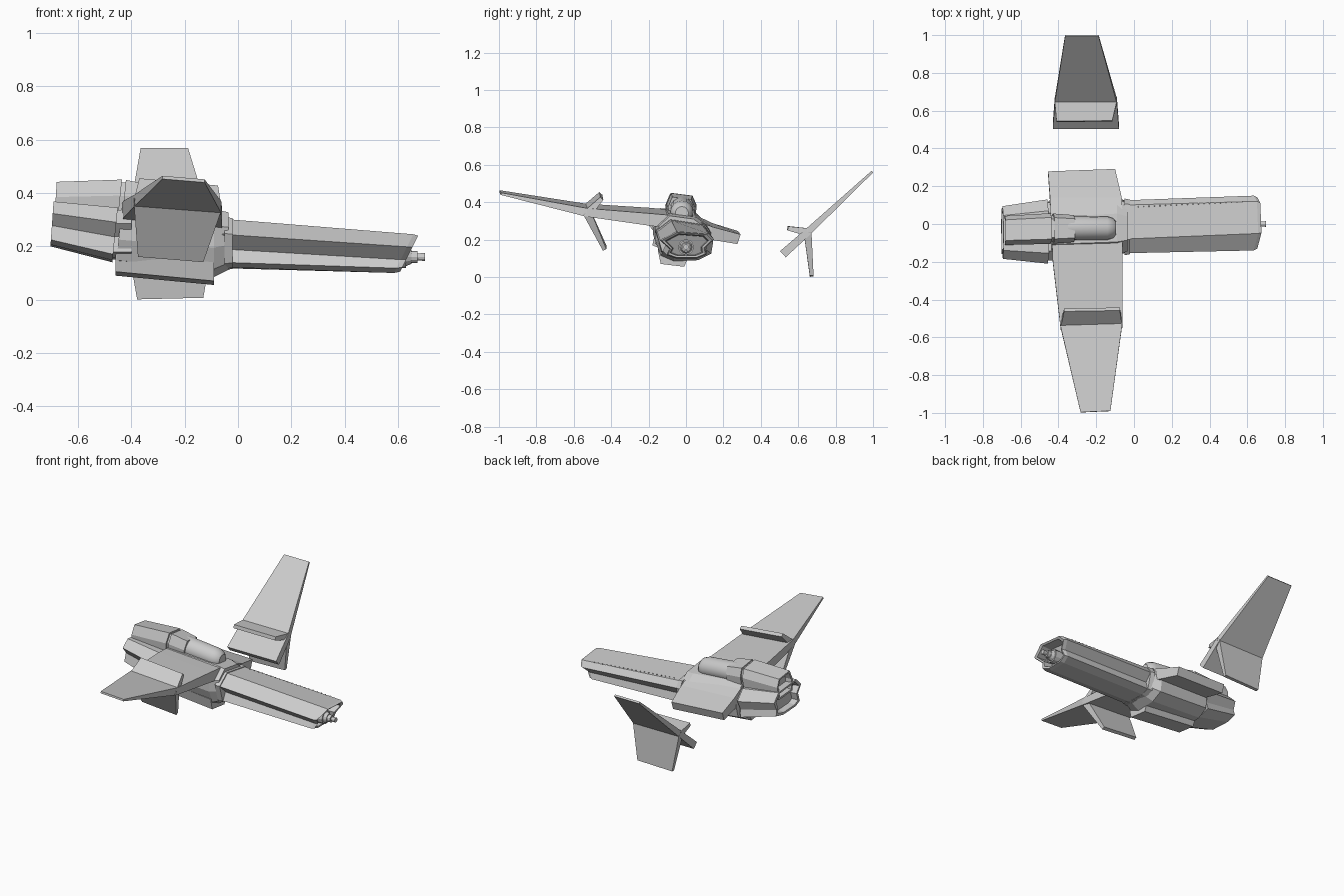
import bpy, bmesh, math
from mathutils import Vector

if "Cube" in bpy.data.objects:
    bpy.data.objects.remove(bpy.data.objects["Cube"])


def loft(name, sections):
    # Skin a list of equal-length 3D sections and cap the ends
    bm = bmesh.new()
    rings = [[bm.verts.new(p) for p in s] for s in sections]
    n = len(rings[0])
    for a, b in zip(rings, rings[1:]):
        for i in range(n):
            bm.faces.new((a[i], a[(i + 1) % n], b[(i + 1) % n], b[i]))
    bm.faces.new(rings[0])
    bm.faces.new(rings[-1])
    bmesh.ops.recalc_face_normals(bm, faces=bm.faces)
    me = bpy.data.meshes.new(name)
    bm.to_mesh(me)
    bm.free()
    ob = bpy.data.objects.new(name, me)
    bpy.context.collection.objects.link(ob)
    return ob


def section(prof, x, scale=1.0, centre=(0, 0), dy=0.0, dz=0.0, shear=0.0):
    # Place a (y, z) profile at x; shear leans the section along x with height
    out = []
    for y, z in prof:
        y2 = (y - centre[0]) * scale + centre[0] + dy
        z2 = (z - centre[1]) * scale + centre[1] + dz
        out.append((x + shear * (z2 - 0.1), y2, z2))
    return out


def plate(name, stations):
    # Tapered slab: stations are (rear point, front point, thickness)
    a, b = Vector(stations[0][0]), Vector(stations[-1][0])
    n = Vector((0, -(b.z - a.z), b.y - a.y)).normalized()
    secs = []
    for r, f, t in stations:
        r, f, o = Vector(r), Vector(f), n * t / 2
        secs.append([r + o, f + o, f - o, r - o])
    return loft(name, secs)


def barrel(name, x0, x1, r0, r1, y, z, n=12):
    ring = lambda x, r: [(x, y + r * math.cos(math.tau * i / n),
                          z + r * math.sin(math.tau * i / n)) for i in range(n)]
    return loft(name, [ring(x0, r0), ring(x1, r1)])


# Central hull, tapering into the nose boom
hull = [(-.10, .355), (.05, .335), (.13, .275), (.14, .2), (.13, .14),
        (.06, .105), (-.07, .10), (-.14, .13), (-.17, .21), (-.17, .29)]
hc = (-.01, .21)
loft("hull", [section(hull, -.46, .97, hc, -.01, .015, .1),
              section(hull, -.09, 1, hc, .005, -.015),
              section(hull, -.035, .84, hc, .0, -.005)])

# Belly tray under the hull
tray = [(-.15, .15), (-.135, .08), (-.01, .065), (.02, .13)]
loft("belly_tray", [section(tray, -.46, dz=.025), section(tray, -.09, dz=-.01)])

# Nose boom: wide upper shell, undercut sides, lower keel, hollow sloped end
boom0 = [(-.08, .303), (.10, .275), (.125, .235), (.085, .185), (.10, .135),
         (.05, .118), (-.07, .122), (-.125, .14), (-.10, .19), (-.155, .245)]
boom1 = [(-.05, .245), (.12, .232), (.15, .20), (.105, .158), (.11, .12),
         (.06, .10), (-.055, .10), (-.105, .118), (-.09, .15), (-.14, .198)]
bc = (0, .17)
loft("nose_boom", [section(boom0, -.06),
                   section(boom1, .585, shear=.5),
                   section(boom1, .605, .93, bc, shear=.5),
                   section(boom1, .60, .8, bc, shear=.5),
                   section(boom1, .54, .75, bc, shear=.5)])

# Boom collar
collar = [boom0[i] for i in (0, 1, 2, 4, 5, 6, 7, 9)]
loft("boom_collar", [section(collar, -.05, 1.07, (-.01, .21)),
                     section(collar, -.02, 1.03, (-.01, .21))])

# Gun in the nose
for i, (x0, x1, r0, r1) in enumerate([(.53, .63, .042, .042), (.63, .65, .034, .026),
                                      (.65, .672, .022, .022), (.672, .70, .013, .015)]):
    barrel("nose_gun_%d" % i, x0, x1, r0, r1, .0, .16)

# Row of rivets on top of the boom
for i in range(20):
    x = .02 + i * .029
    barrel("boom_rivet_%d" % i, x, x + .005, .003, .003, .09 + .05 * x, .276 - .067 * x, 4)

# Engine block, lower and upper, with recessed exhausts
low = [(-.155, .345), (.07, .325), (.13, .265), (.105, .205), (.115, .16), (.03, .14),
       (-.13, .148), (-.18, .17), (-.165, .235), (-.21, .29)]
ec = (-.04, .25)
loft("main_engine", [section(low, -.475, 1, ec, shear=.1),
                     section(low, -.71, .82, ec, -.005, .04, .07),
                     section(low, -.71, .70, ec, -.005, .04, .07),
                     section(low, -.67, .66, ec, -.005, .04, .07)])
up = [(-.10, .31), (-.105, .39), (-.08, .45), (.035, .435), (.057, .385), (.05, .30)]
uc = (-.025, .38)
loft("upper_engine", [section(up, -.47, 1, uc, shear=.1),
                      section(up, -.70, .95, uc, -.01, -.005, .06),
                      section(up, -.70, .80, uc, -.01, -.005, .06),
                      section(up, -.66, .76, uc, -.01, -.005, .06)])
loft("engine_neck", [section(low, -.50, .9, ec, shear=.1), section(low, -.40, .9, ec)])
loft("upper_neck", [section(up, -.50, .85, uc, shear=.1), section(up, -.38, .85, uc)])

# Fairing and rounded canopy on top of the hull
loft("canopy_fairing", [section(up, -.455, .98, uc, shear=.1),
                        section(up, -.345, .88, uc, .0, -.014, .1)])
canopy = []
for x, r in [(-.35, .064), (-.14, .062), (-.11, .052), (-.095, .035)]:
    k = -.09 * (x + .35)
    canopy.append([(x, -.022 + r * math.cos(math.tau * i / 16),
                    .365 + k + r * math.sin(math.tau * i / 16)) for i in range(16)])
ob = loft("canopy", canopy)
bpy.context.view_layer.objects.active = ob
ob.select_set(True)
bpy.ops.object.shade_smooth_by_angle(angle=math.radians(30))

# Attached wing with its split fins
plate("attached_wing", [((-.435, -.08, .325), (-.06, -.08, .295), .07),
                        ((-.43, -.20, .338), (-.06, -.20, .308), .065),
                        ((-.39, -.54, .37), (-.062, -.53, .345), .045),
                        ((-.283, -.997, .458), (-.125, -.99, .445), .012)])
plate("attached_upper_fin", [((-.39, -.54, .36), (-.062, -.53, .335), .045),
                             ((-.37, -.455, .447), (-.075, -.45, .42), .022)])
plate("attached_lower_fin", [((-.39, -.54, .37), (-.062, -.53, .345), .045),
                             ((-.375, -.435, .165), (-.13, -.435, .145), .02)])

# Broken stub of the other wing
plate("wing_stub", [((-.44, .03, .30), (-.06, .03, .27), .075),
                    ((-.445, .13, .255), (-.065, .13, .235), .07),
                    ((-.455, .27, .22), (-.10, .283, .202), .054)])

# Broken-off wing lying apart, with its fins
hub = ((-.42, .65, .24), (-.09, .65, .24))
plate("loose_wing", [((-.43, .518, .122), (-.08, .518, .122), .045),
                     (*hub, .038),
                     ((-.365, .996, .563), (-.187, .996, .563), .012)])
plate("loose_upper_fin", [(*hub, .042),
                          ((-.41, .542, .262), (-.115, .545, .26), .022)])
plate("loose_lower_fin", [(*hub, .042),
                          ((-.378, .672, .002), (-.13, .672, .008), .02)])
